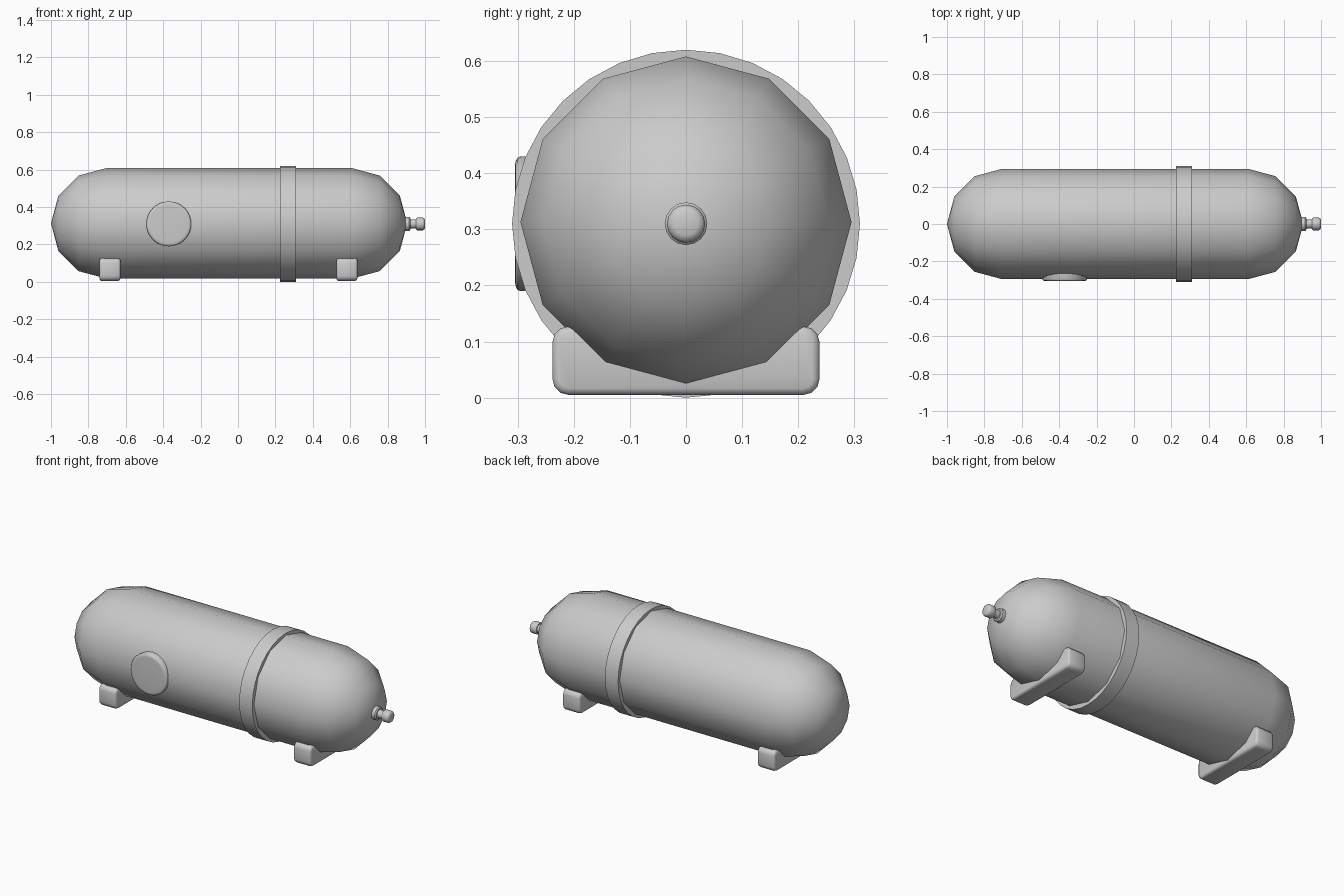
import bpy, bmesh, math
from mathutils import Vector

if "Cube" in bpy.data.objects:
    bpy.data.objects.remove(bpy.data.objects["Cube"])

grey = bpy.data.materials.new("plain grey")
grey.use_nodes = True
grey.diffuse_color = (0.6, 0.6, 0.6, 1)
grey.node_tree.nodes["Principled BSDF"].inputs["Base Color"].default_value = (0.6, 0.6, 0.6, 1)


def finish(name, bm, angle=40):
    bmesh.ops.recalc_face_normals(bm, faces=bm.faces[:])
    mesh = bpy.data.meshes.new(name)
    bm.to_mesh(mesh)
    bm.free()
    mesh.materials.append(grey)
    ob = bpy.data.objects.new(name, mesh)
    bpy.context.collection.objects.link(ob)
    bpy.ops.object.select_all(action='DESELECT')
    ob.select_set(True)
    bpy.context.view_layer.objects.active = ob
    bpy.ops.object.shade_smooth_by_angle(angle=math.radians(angle))
    return ob


def lathe(name, profile, sides, origin, axis='X', angle=40):
    """Spin (distance, radius) points around the X axis or the -Y axis."""
    bm = bmesh.new()
    rings = []
    for d, r in profile:
        ring = []
        for i in range(sides if r > 0 else 1):
            a = math.tau * i / sides
            c, s = r * math.cos(a), r * math.sin(a)
            p = (d, s, c) if axis == 'X' else (s, -d, c)
            ring.append(bm.verts.new(Vector(p) + Vector(origin)))
        rings.append(ring)
    for a, b in zip(rings, rings[1:]):
        for i in range(sides):
            j = (i + 1) % sides
            quad = [a[i % len(a)], a[j % len(a)], b[j % len(b)], b[i % len(b)]]
            bm.faces.new(list(dict.fromkeys(quad)))
    return finish(name, bm, angle)


# Tank: low-poly capsule with three steps in each dome
R = 0.295
steps = [math.radians(90 - 30 * k) for k in range(4)]
left_dome = [(-0.705 - R * math.sin(a), R * math.cos(a) if a < 1.5 else 0) for a in steps]
right_dome = [(0.61 + R * math.sin(a), R * math.cos(a) if a < 1.5 else 0) for a in reversed(steps)]
lathe("tank", left_dome + right_dome, 12, (0, 0, 0.313))

# Strap around the tank
lathe("strap", [(0.225, 0), (0.225, 0.31), (0.31, 0.31), (0.31, 0)], 32, (0, 0, 0.31))

# Round badge on the front
lathe("front_disc", [(0.22, 0), (0.22, 0.115), (0.296, 0.12), (0.301, 0.117), (0.304, 0.11),
                     (0.305, 0.1), (0.305, 0)], 32, (-0.37, 0, 0.31), 'Y', 50)

# Valve: flange, stem and knob
lathe("valve", [(0.88, 0), (0.88, 0.038), (0.915, 0.038), (0.921, 0.032), (0.921, 0.024),
                (0.953, 0.024), (0.953, 0.03), (0.958, 0.034), (0.988, 0.034), (0.996, 0.03),
                (1.0, 0.021), (1.0, 0)], 16, (0, 0, 0.31))

# Feet: rounded cross bars
for name, x in (("left_foot", 0.582), ("right_foot", -0.685)):
    bm = bmesh.new()
    bmesh.ops.create_cube(bm, size=1)
    for v in bm.verts:
        v.co = (x + v.co.x * 0.112, v.co.y * 0.476, 0.066 + v.co.z * 0.122)
    long_edges = [e for e in bm.edges if abs(e.verts[0].co.x - e.verts[1].co.x) > 0.05]
    bmesh.ops.bevel(bm, geom=long_edges, offset=0.028, segments=3, profile=0.5, affect='EDGES')
    rim = [e for e in bm.edges if abs(e.verts[0].co.x - e.verts[1].co.x) < 0.001]
    bmesh.ops.bevel(bm, geom=rim, offset=0.012, segments=2, profile=0.5, affect='EDGES')
    finish(name, bm, 60)
